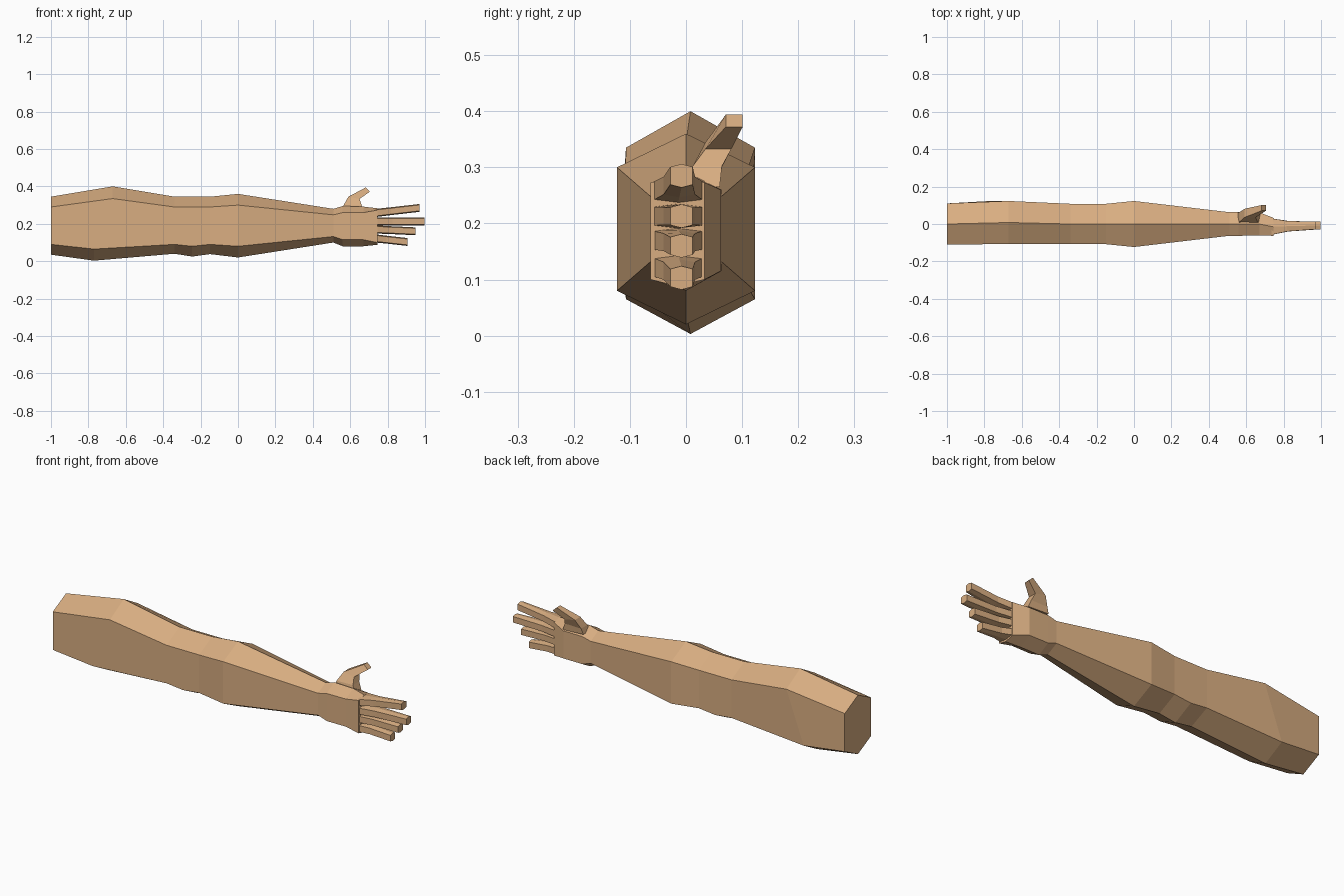
import bpy, bmesh
from mathutils import Vector

if "Cube" in bpy.data.objects:
    bpy.data.objects.remove(bpy.data.objects["Cube"], do_unlink=True)

skin = bpy.data.materials.new("skin")
skin.use_nodes = True
colour = (0.69, 0.42, 0.22, 1)
skin.diffuse_color = colour
skin.node_tree.nodes["Principled BSDF"].inputs["Base Color"].default_value = colour


def loft(name, rings):
    """Join rings of equal length into a closed, flat shaded solid."""
    bm = bmesh.new()
    loops = [[bm.verts.new(p) for p in ring] for ring in rings]
    n = len(loops[0])
    for a, b in zip(loops, loops[1:]):
        for i in range(n):
            j = (i + 1) % n
            bm.faces.new((a[i], a[j], b[j], b[i]))
    bm.faces.new(loops[0])
    bm.faces.new(loops[-1])
    bmesh.ops.recalc_face_normals(bm, faces=bm.faces)
    mesh = bpy.data.meshes.new(name)
    bm.to_mesh(mesh)
    bm.free()
    mesh.materials.append(skin)
    obj = bpy.data.objects.new(name, mesh)
    bpy.context.collection.objects.link(obj)
    return obj


def hexagon(x, top, upper, lower, bottom, half, mid=0, shear=0):
    """Six-sided section; shear moves the lower half along the limb."""
    xl = x + shear
    return [(x, mid, top), (x, mid + half, upper), (xl, mid + half, lower),
            (xl, mid, bottom), (xl, mid - half, lower), (x, mid - half, upper)]


# Upper arm, elbow, forearm and wrist
loft("arm", [
    hexagon(-1, .345, .29, .09, .035, .11),
    hexagon(-.67, .4, .335, .065, .003, .115, .008, -.1),
    hexagon(-.34, .345, .29, .09, .04, .108),
    hexagon(-.245, .345, .29, .08, .025, .108),
    hexagon(-.15, .345, .29, .09, .038, .108),
    hexagon(0, .36, .3, .08, .02, .123),
    hexagon(.51, .28, .248, .132, .1, .063),
])

# Hand from the wrist to the knuckles
loft("palm", [
    hexagon(.51, .28, .248, .132, .1, .063),
    hexagon(.56, .295, .26, .115, .08, .063),
    hexagon(.67, .292, .26, .115, .08, .062),
    hexagon(.745, .283, .273, .1, .088, .048, -.015),
])

# Fingers: length end, root height, tip height
fingers = {
    "index_finger": (.97, .258, .285),
    "middle_finger": (.998, .213, .213),
    "ring_finger": (.95, .17, .16),
    "little_finger": (.905, .122, .103),
}
for name, (end, root, tip) in fingers.items():
    rings = []
    for t, half, tall in ((0, .044, .022), (.35, .028, .021), (1, .02, .021)):
        x = .735 + (end - .735) * t
        z = root + (tip - root) * t
        rings.append(hexagon(x, z + tall, z + tall * .75, z - tall * .75,
                             z - tall, half, -.014 + .006 * t))
    loft(name, rings)


def thumb_ring(outer, inner, y, half):
    """Four-sided section between an outer and an inner edge."""
    (xa, za), (xb, zb) = outer, inner
    return [(xa, y - half, za), (xa, y + half, za),
            (xb, y + half, zb), (xb, y - half, zb)]


# Thumb, leaning towards the palm side
loft("thumb", [
    thumb_ring((.555, .27), (.675, .265), .032, .028),
    thumb_ring((.565, .3), (.66, .302), .038, .026),
    thumb_ring((.59, .345), (.65, .333), .058, .023),
    thumb_ring((.682, .394), (.705, .372), .086, .015),
])
